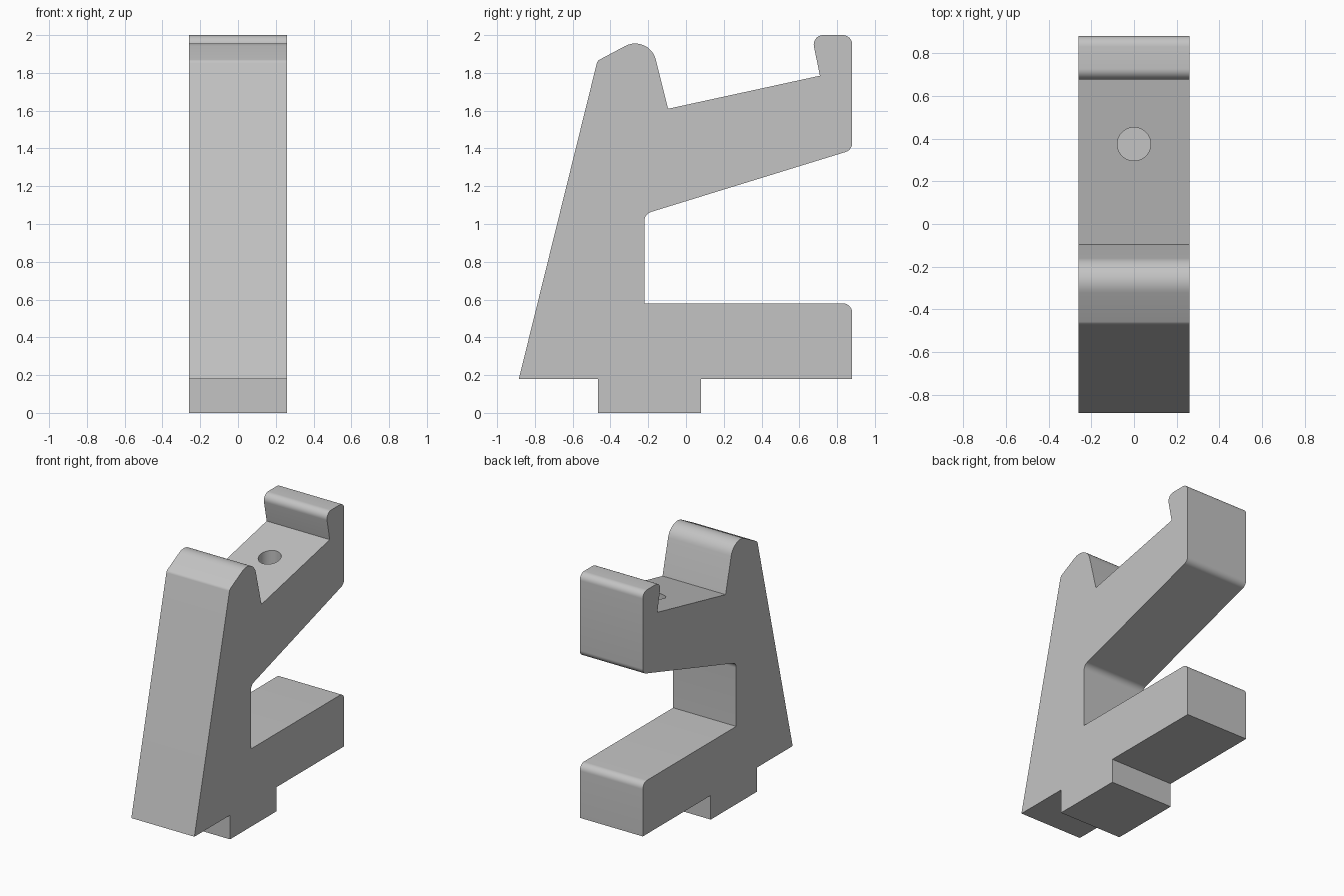
import bpy, bmesh, math
from mathutils import Vector

cube = bpy.data.objects.get("Cube")
if cube:
    bpy.data.objects.remove(cube, do_unlink=True)

HALF_WIDTH = 0.26

grey = bpy.data.materials.new("plain grey")
grey.use_nodes = True
colour = (0.55, 0.55, 0.55, 1)
grey.diffuse_color = colour
grey.node_tree.nodes["Principled BSDF"].inputs["Base Color"].default_value = colour


def rounded(corners, steps=10):
    """Turn (y, z, radius) corners into an outline with true arc fillets."""
    outline = []
    for i, (y, z, r) in enumerate(corners):
        p = Vector((y, z))
        if r == 0:
            outline.append(p)
            continue
        before = (Vector(corners[i - 1][:2]) - p).normalized()
        after = (Vector(corners[(i + 1) % len(corners)][:2]) - p).normalized()
        half = before.angle(after) / 2
        centre = p + (before + after).normalized() * r / math.sin(half)
        start = p + before * r / math.tan(half) - centre
        end = p + after * r / math.tan(half) - centre
        sweep = math.pi - 2 * half
        for k in range(steps + 1):
            t = k / steps
            outline.append(centre + (start * math.sin((1 - t) * sweep)
                                     + end * math.sin(t * sweep)) / math.sin(sweep))
    return outline


# Side profile: foot, lower arm, upper arm, hook, cradle and sloped front
profile = [
    (-0.885, 0.18, 0), (-0.465, 0.18, 0), (-0.465, 0, 0), (0.08, 0, 0),
    (0.08, 0.18, 0), (0.88, 0.18, 0), (0.88, 0.58, 0.05), (-0.22, 0.58, 0),
    (-0.22, 1.053, 0.05), (0.88, 1.392, 0.05), (0.88, 2.0, 0.05),
    (0.665, 2.0, 0.05), (0.709, 1.785, 0), (-0.095, 1.61, 0),
    (-0.195, 2.01, 0.112), (-0.469, 1.864, 0.03),
]

bm = bmesh.new()
side = bm.faces.new([bm.verts.new((-HALF_WIDTH, p.x, p.y)) for p in rounded(profile)])
moved = bmesh.ops.extrude_face_region(bm, geom=[side])["geom"]
bmesh.ops.translate(bm, vec=(2 * HALF_WIDTH, 0, 0),
                    verts=[g for g in moved if isinstance(g, bmesh.types.BMVert)])
bmesh.ops.recalc_face_normals(bm, faces=bm.faces)
mesh = bpy.data.meshes.new("bracket_body")
bm.to_mesh(mesh)
bm.free()
body = bpy.data.objects.new("bracket_body", mesh)
bpy.context.collection.objects.link(body)
mesh.materials.append(grey)

# Blind screw hole in the upper arm
bpy.ops.mesh.primitive_cylinder_add(vertices=48, radius=0.078, depth=0.5,
                                    location=(0, 0.374, 1.70))
cutter = bpy.context.object
cutter.name = "hole_cutter"
cutter.hide_render = True
cutter.data.materials.append(grey)
hole = body.modifiers.new("hole", 'BOOLEAN')
hole.operation = 'DIFFERENCE'
hole.solver = 'EXACT'
hole.object = cutter

bpy.ops.object.select_all(action='DESELECT')
body.select_set(True)
bpy.context.view_layer.objects.active = body
bpy.ops.object.modifier_apply(modifier=hole.name)
bpy.data.objects.remove(cutter, do_unlink=True)
bpy.ops.object.shade_smooth_by_angle(angle=math.radians(25))
